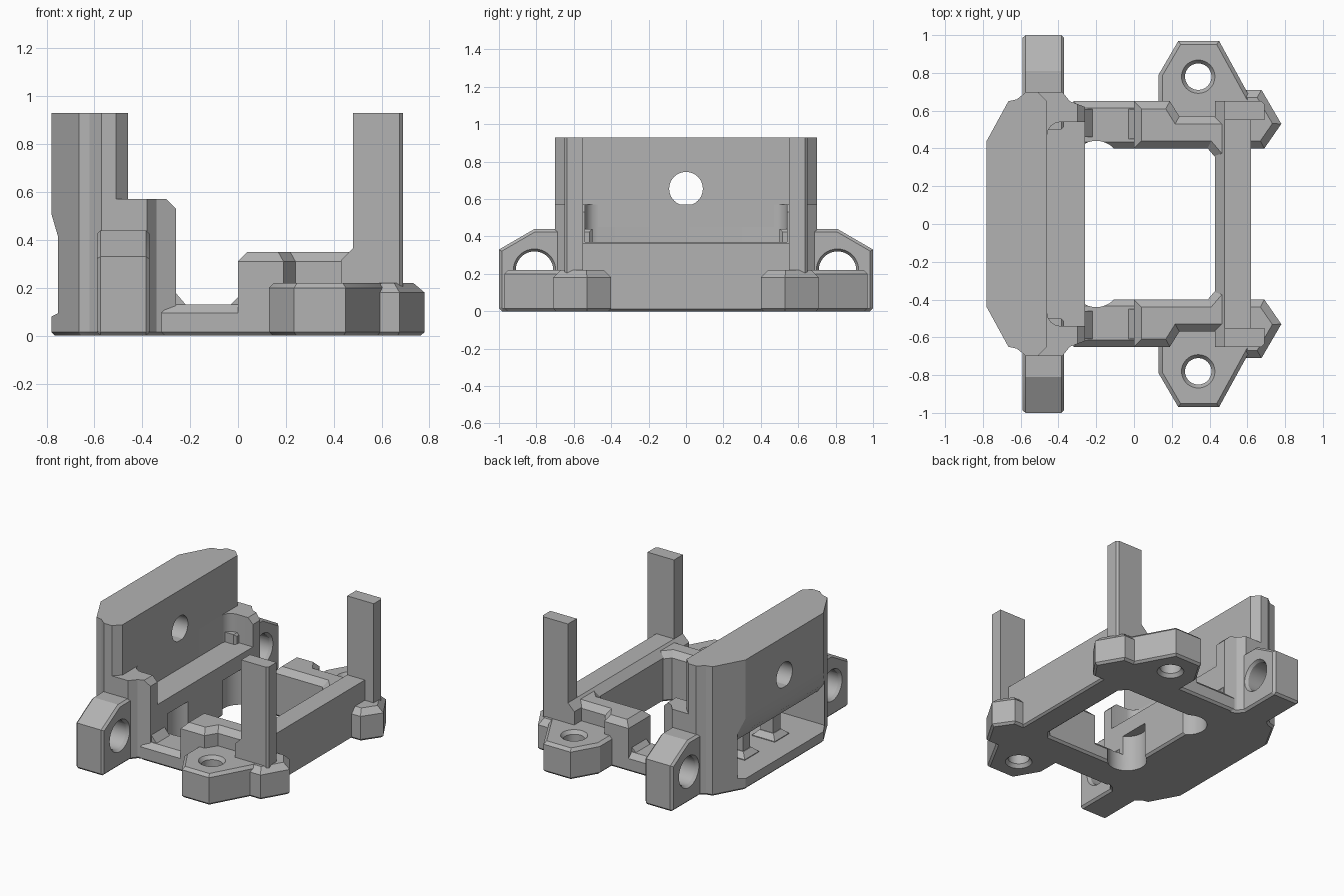
import bpy, bmesh, math
from mathutils import Matrix, Vector

cube = bpy.data.objects.get("Cube")
if cube:
    bpy.data.objects.remove(cube, do_unlink=True)

grey = bpy.data.materials.new("plain_grey")
grey.use_nodes = True
GREY = (0.45, 0.45, 0.45, 1)
grey.diffuse_color = GREY
grey.node_tree.nodes["Principled BSDF"].inputs["Base Color"].default_value = GREY
parts = []


def finish(name, bm):
    bmesh.ops.recalc_face_normals(bm, faces=bm.faces)
    mesh = bpy.data.meshes.new(name)
    bm.to_mesh(mesh)
    bm.free()
    mesh.materials.append(grey)
    ob = bpy.data.objects.new(name, mesh)
    bpy.context.collection.objects.link(ob)
    return ob


def prism(name, pts, lo, hi, axis="z", top=0, bottom=0, keep=True):
    """Extrude an outline along an axis, with optional chamfered ends."""
    place = {"z": lambda a, b, h: (a, b, h),
             "y": lambda a, b, h: (a, h, b),
             "x": lambda a, b, h: (h, a, b)}[axis]
    k = "xyz".index(axis)
    bm = bmesh.new()
    low = [bm.verts.new(place(a, b, lo)) for a, b in pts]
    high = [bm.verts.new(place(a, b, hi)) for a, b in pts]
    bm.faces.new(low)
    bm.faces.new(high)
    for i in range(len(pts)):
        j = (i + 1) % len(pts)
        bm.faces.new((low[i], low[j], high[j], high[i]))
    bmesh.ops.recalc_face_normals(bm, faces=bm.faces)
    for level, size in ((hi, top), (lo, bottom)):
        if size:
            rim = [e for e in bm.edges if all(abs(v.co[k] - level) < 1e-5 for v in e.verts)]
            bmesh.ops.bevel(bm, geom=rim, offset=size, segments=1, affect="EDGES")
    ob = finish(name, bm)
    if keep:
        parts.append(ob)
    return ob


def rod(center, r, length, axis="z", r2=None):
    """Round cutter centred on a point."""
    bm = bmesh.new()
    bmesh.ops.create_cone(bm, cap_ends=True, segments=40, radius1=r,
                          radius2=r if r2 is None else r2, depth=length)
    turn = {"z": Matrix(), "x": Matrix.Rotation(math.pi / 2, 4, "Y"),
            "y": Matrix.Rotation(math.pi / 2, 4, "X")}[axis]
    bm.transform(Matrix.Translation(Vector(center)) @ turn)
    return finish("cutter", bm)


def cut(ob, *cutters):
    for c in cutters:
        mod = ob.modifiers.new("cut", "BOOLEAN")
        mod.operation, mod.solver, mod.object = "DIFFERENCE", "EXACT", c
        bpy.context.view_layer.objects.active = ob
        bpy.ops.object.modifier_apply(modifier=mod.name)
        bpy.data.objects.remove(c, do_unlink=True)


def mirror(*obs):
    for ob in obs:
        mod = ob.modifiers.new("mirror", "MIRROR")
        mod.use_axis = (False, True, False)


def both(half):
    return half + [(x, -y) for x, y in reversed(half)]


def rect(a0, b0, a1, b1):
    return [(a0, b0), (a1, b0), (a1, b1), (a0, b1)]


# Tall wall with the lower shell beneath it
flank = [(-.78, .44), (-.665, .65), (-.62, .66), (-.57, .70)]
wall = prism("tall_wall", both(flank + [(-.51, .70), (-.46, .65)]), .45, .93)
shell = prism("lower_shell", both(flank + [(-.38, .70), (-.34, .65), (-.26, .62)]),
              0, .57, top=.0, bottom=.015)
# Pocket above the ledge, with rounded inner corners
arc = [(-.39 - .07 * math.sin(t * math.pi / 8), .47 + .07 * math.cos(t * math.pi / 8))
       for t in range(5)]
pocket = [(-.2, .54)] + arc
cut(shell, prism("cutter", both(pocket), .37, .8, keep=False))
# Sloped front edge of the two cheeks
cut(shell, prism("cutter", [(-.30, .571), (-.255, .526), (-.2, .52), (-.2, .7), (-.30, .7)],
                 -1, 1, "y", keep=False))
# Cavity opening through the rear
cavity = [(-.9, .08), (-.78, .08), (-.74, .10), (-.34, .10), (-.34, .33),
          (-.70, .33), (-.745, .39), (-.78, .51), (-.9, .51)]
cut(shell, prism("cutter", cavity, -.49, .49, "y", keep=False))
cut(wall, prism("cutter", cavity, -.49, .49, "y", keep=False))
# Scoops and middle hole in the ledge face
cut(shell, *[rod((-.2, s * .31, .05), .13, .42) for s in (1, -1)])
cut(shell, rod((-.3, 0, .2), .075, .3, "x"))
# Wall holes with rear counterbores
for s in (-1, 1):
    cut(wall, rod((-.6, s * .26, .655), .055, .8, "x"),
        rod((-.8, s * .26, .655), .115, .3, "x"))
cut(wall, rod((-.6, 0, .655), .09, .8, "x"))

# Pillars inside the cavity
pillar = prism("cavity_pillar", rect(-.60, .13, -.50, .21), .09, .34)
pillar_foot = prism("cavity_pillar_foot", rect(-.64, .09, -.46, .25), .09, .14, top=.035)

# Side arms with cross holes
arm = prism("side_arm", [(.5, 0), (.985, 0), (1, .015), (1, .33), (.81, .44), (.5, .44)],
            -.59, -.37, "x", top=.015, bottom=.015)
cut(arm, rod((-.48, .81, .22), .10, .5, "x"),
    rod((-.375, .81, .22), .10, .03, "x", .12), rod((-.585, .81, .22), .12, .03, "x", .10))

# Low rail with its scoop, and the sloped ends rising from it
low_rail = prism("low_rail", rect(-.32, .40, .06, .65), 0, .13, top=.035, bottom=.015)
cut(low_rail, rod((-.2, .31, .05), .13, .5))
rail_ramp = prism("rail_ramp", [(-.04, .12), (.03, .19), (.03, .05), (-.04, .05)], .45, .61, "y")
shell_ramp = prism("shell_ramp", [(-.27, .19), (-.21, .12), (-.21, .05), (-.27, .05)],
                   .46, .61, "y")

# Raised rail beside the opening
high_rail = prism("high_rail", [(0, .40), (0, .65), (.19, .65), (.24, .57), (.52, .57),
                                (.52, .30), (.45, .33), (.39, .40)],
                  0, .35, top=.04, bottom=.015)

# Mounting ear with a countersunk screw hole
ear = prism("mounting_ear", [(.13, .5), (.13, .79), (.235, .97), (.45, .97), (.62, .66), (.62, .5)],
            0, .22, top=.02, bottom=.015)
cut(ear, rod((.34, .78, .1), .07, .6), rod((.34, .78, .21), .07, .03, "z", .092),
    rod((.34, .78, .01), .092, .03, "z", .07))

# Corner foot
foot = prism("corner_foot", [(.56, .40), (.69, .40), (.78, .53), (.675, .71), (.56, .71)],
             0, .22, top=.04, bottom=.015)

# Cross bar and upright posts
prism("cross_bar", [(.43, .012), (.445, 0), (.605, 0), (.62, .012), (.62, .365),
                    (.48, .365), (.43, .315)], -.65, .65, "y")
post = prism("upright_post", [(.48, .55), (.69, .55), (.69, .635), (.675, .65), (.48, .65)], .1, .93)

mirror(pillar, pillar_foot, arm, low_rail, rail_ramp, shell_ramp, high_rail, ear, foot, post)

# Smooth round holes, keep hard edges
bpy.ops.object.select_all(action="DESELECT")
for ob in parts:
    ob.select_set(True)
bpy.context.view_layer.objects.active = parts[0]
bpy.ops.object.shade_smooth_by_angle(angle=math.radians(25))
